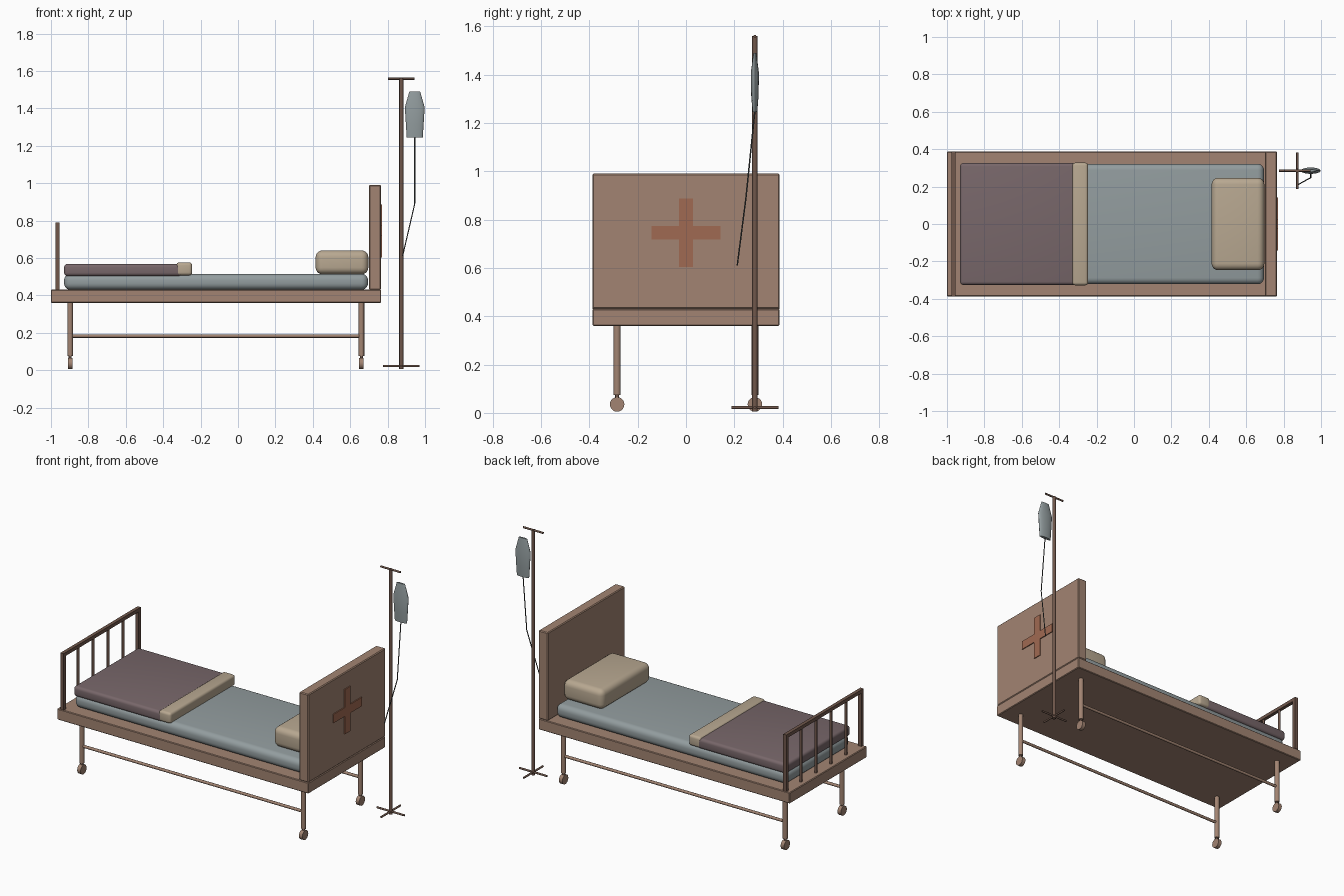
import bpy, bmesh, math
from mathutils import Vector

if "Cube" in bpy.data.objects:
    bpy.data.objects.remove(bpy.data.objects["Cube"])


def srgb(r, g, b):
    f = lambda c: (c / 255 / 12.92) if c < 10 else ((c / 255 + 0.055) / 1.055) ** 2.4
    return (f(r), f(g), f(b), 1)


def material(name, rgb):
    m = bpy.data.materials.new(name)
    m.diffuse_color = srgb(*rgb)
    m.use_nodes = True
    m.node_tree.nodes["Principled BSDF"].inputs["Base Color"].default_value = m.diffuse_color
    return m


WOOD = material("warm_wood", (162, 132, 114))
METAL = material("brown_metal", (112, 87, 75))
SHEET = material("grey_blue_sheet", (147, 157, 159))
BLANKET = material("mauve_blanket", (120, 103, 106))
LINEN = material("cream_linen", (184, 168, 145))
CROSS = material("rust_red", (160, 106, 82))
TUBE = material("dark_tube", (80, 84, 84))


def finish(name, bm, mat, smooth=True):
    bmesh.ops.recalc_face_normals(bm, faces=bm.faces)
    me = bpy.data.meshes.new(name)
    bm.to_mesh(me)
    bm.free()
    me.materials.append(mat)
    ob = bpy.data.objects.new(name, me)
    bpy.context.collection.objects.link(ob)
    if smooth:
        bpy.ops.object.select_all(action='DESELECT')
        ob.select_set(True)
        bpy.context.view_layer.objects.active = ob
        bpy.ops.object.shade_smooth_by_angle(angle=math.radians(40))
    return ob


def box(name, x, y, z, mat, bevel=0.0, segs=1):
    bm = bmesh.new()
    bmesh.ops.create_cube(bm, size=1)
    for v in bm.verts:
        v.co = Vector([(r[0] + r[1]) / 2 + c * (r[1] - r[0])
                       for c, r in zip(v.co, (x, y, z))])
    if bevel:
        bmesh.ops.bevel(bm, geom=bm.edges[:], offset=bevel, segments=segs,
                        profile=0.5, affect='EDGES', clamp_overlap=True)
    return finish(name, bm, mat, segs > 1)


def rod(name, a, b, r, mat, sides=12):
    a, b = Vector(a), Vector(b)
    bm = bmesh.new()
    bmesh.ops.create_cone(bm, cap_ends=True, segments=sides, radius1=r,
                          radius2=r, depth=(b - a).length)
    rot = (b - a).to_track_quat('Z', 'Y')
    for v in bm.verts:
        v.co = rot @ v.co + (a + b) / 2
    return finish(name, bm, mat)


# Bed platform and headboard
box("bed_frame", (-1, 0.765), (-0.387, 0.387), (0.36, 0.43), WOOD, 0.004)
box("headboard", (0.70, 0.765), (-0.387, 0.387), (0.43, 0.99), WOOD, 0.005)

# Cross plate on the outside of the headboard
bm = bmesh.new()
w, h, c = 0.028, 0.142, 0.745
pts = [(-w, -h), (w, -h), (w, -w), (h, -w), (h, w), (w, w),
       (w, h), (-w, h), (-w, w), (-h, w), (-h, -w), (-w, -w)]
face = bm.faces.new([bm.verts.new((0.763, y, c + z)) for y, z in pts])
ext = bmesh.ops.extrude_face_region(bm, geom=[face])
for v in [g for g in ext["geom"] if isinstance(g, bmesh.types.BMVert)]:
    v.co.x += 0.008
finish("cross_plate", bm, CROSS, False)

# Bedding
box("mattress", (-0.93, 0.695), (-0.322, 0.322), (0.43, 0.515), SHEET, 0.034, 5)
box("blanket", (-0.93, -0.30), (-0.326, 0.326), (0.503, 0.568), BLANKET, 0.018, 4)
box("blanket_fold", (-0.33, -0.245), (-0.328, 0.328), (0.507, 0.576), LINEN, 0.016, 4)
box("pillow", (0.415, 0.697), (-0.247, 0.247), (0.513, 0.64), LINEN, 0.036, 5)

# Foot rail with posts and bars
fx = -0.965
for s in (-1, 1):
    box("foot_post", (fx - 0.011, fx + 0.011), (s * 0.376 - 0.011, s * 0.376 + 0.011),
        (0.43, 0.788), METAL)
box("foot_top_rail", (fx - 0.011, fx + 0.011), (-0.387, 0.387), (0.768, 0.79), METAL)
for i in range(1, 5):
    y = -0.376 + i * 0.752 / 5
    rod("foot_bar", (fx, y, 0.43), (fx, y, 0.772), 0.008, METAL)

# Legs, wheels and side stretchers
for s in (-1, 1):
    y = s * 0.285
    for x in (-0.897, 0.66):
        rod("leg", (x, y, 0.075), (x, y, 0.362), 0.015, WOOD, 16)
        rod("wheel_stem", (x, y, 0.04), (x, y, 0.08), 0.008, METAL)
        rod("wheel", (x - 0.012, y, 0.035), (x + 0.012, y, 0.035), 0.03, WOOD, 20)
    rod("side_stretcher", (-0.897, y, 0.182), (0.66, y, 0.182), 0.009, WOOD)

# Drip stand
px, py = 0.873, 0.285
rod("stand_pole", (px, py, 0.005), (px, py, 1.56), 0.011, METAL, 16)
rod("stand_hook_bar", (0.803, py, 1.558), (0.943, py, 1.558), 0.006, METAL)
rod("stand_foot_x", (px - 0.097, py, 0.022), (px + 0.097, py, 0.022), 0.006, METAL)
rod("stand_foot_y", (px, py - 0.097, 0.022), (px, py + 0.097, 0.022), 0.006, METAL)

# Fluid bag lofted from elliptical rings: height, half width, half depth
bm = bmesh.new()
bx, n, prev = 0.945, 20, None
for z, rx, ry in ((1.245, 0.043, 0.010), (1.31, 0.047, 0.015),
                  (1.405, 0.053, 0.017), (1.49, 0.029, 0.006)):
    ring = [bm.verts.new((bx + rx * math.cos(i * math.tau / n),
                          py + ry * math.sin(i * math.tau / n), z)) for i in range(n)]
    if prev:
        for i in range(n):
            j = (i + 1) % n
            bm.faces.new((prev[i], prev[j], ring[j], ring[i]))
    else:
        bm.faces.new(ring[::-1])
    prev = ring
bm.faces.new(prev)
finish("fluid_bag", bm, SHEET)

# Drip tube
path = [(bx, py, 1.25), (bx, 0.248, 0.89), (0.88, 0.212, 0.61)]
for a, b in zip(path, path[1:]):
    rod("drip_tube", a, b, 0.003, TUBE, 8)
